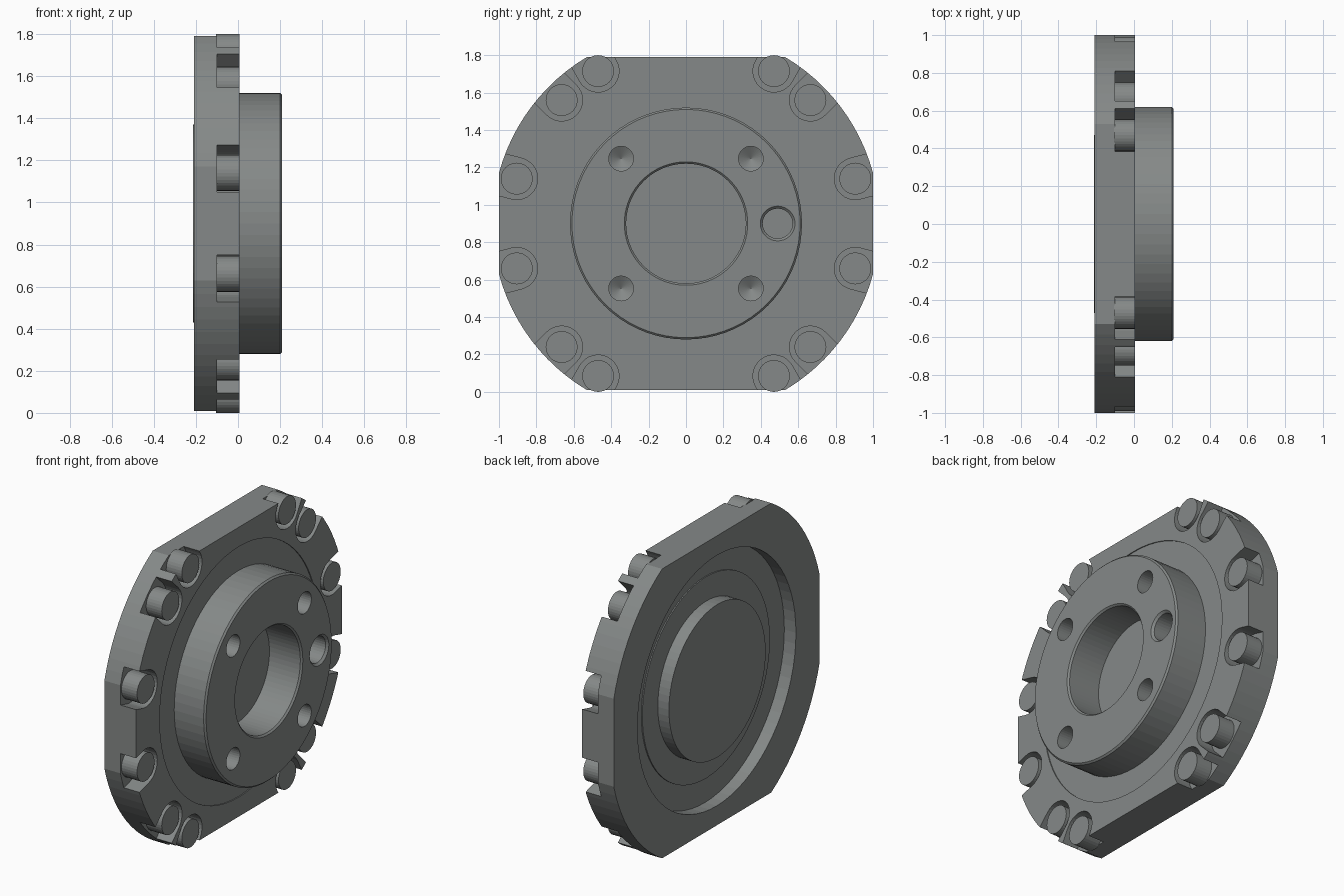
import bpy, bmesh, math
from mathutils import Matrix

if "Cube" in bpy.data.objects:
    bpy.data.objects.remove(bpy.data.objects["Cube"])

CZ = 0.9            # height of the turning axis
FACE = 0.006        # front face of the flange

steel = bpy.data.materials.new("grey steel")
steel.diffuse_color = (0.235, 0.25, 0.246, 1)
steel.use_nodes = True
steel.node_tree.nodes["Principled BSDF"].inputs["Base Color"].default_value = steel.diffuse_color


def make_object(name, bm):
    bmesh.ops.recalc_face_normals(bm, faces=bm.faces)
    me = bpy.data.meshes.new(name)
    bm.to_mesh(me)
    bm.free()
    me.materials.append(steel)
    ob = bpy.data.objects.new(name, me)
    bpy.context.collection.objects.link(ob)
    return ob


def lathe(bm, profile, y=0, z=0, n=72):
    """Turn (x, radius) points around an axis parallel to x."""
    rings = []
    for x, r in profile:
        count = 1 if r == 0 else n
        rings.append([bm.verts.new((x, y + r * math.cos(2 * math.pi * i / n),
                                    CZ + z + r * math.sin(2 * math.pi * i / n)))
                      for i in range(count)])
    for a, b in zip(rings, rings[1:]):
        for i in range(n):
            j = (i + 1) % n
            if len(a) == 1:
                bm.faces.new((a[0], b[i], b[j]))
            elif len(b) == 1:
                bm.faces.new((a[i], b[0], a[j]))
            else:
                bm.faces.new((a[i], b[i], b[j], a[j]))


def prism(bm, outline, x0, x1):
    """Extrude a (y, z) outline along x."""
    back = [bm.verts.new((x0, y, CZ + z)) for y, z in outline]
    front = [bm.verts.new((x1, y, CZ + z)) for y, z in outline]
    bm.faces.new(back)
    bm.faces.new(front)
    for i in range(len(outline)):
        j = (i + 1) % len(outline)
        bm.faces.new((back[i], back[j], front[j], front[i]))


def cut(ob, bm):
    """Subtract the cutter mesh and bake the result."""
    cutter = make_object("cutter", bm)
    mod = ob.modifiers.new("cut", 'BOOLEAN')
    mod.operation, mod.solver, mod.object = 'DIFFERENCE', 'EXACT', cutter
    dg = bpy.context.evaluated_depsgraph_get()
    baked = bpy.data.meshes.new_from_object(ob.evaluated_get(dg))
    ob.modifiers.clear()
    ob.data = baked
    bpy.data.objects.remove(cutter)


# pin centres, mirrored into all four quadrants
pins = [(sy * y, sz * z) for y, z in ((0.47, 0.815), (0.665, 0.66), (0.905, 0.24))
        for sy in (1, -1) for sz in (1, -1)]

# flange: disc with four flats
R = 1.036
a1, a2 = math.acos(1 / R), math.asin(0.89 / R)
outline = []
for start, end in ((a1, a2), (math.pi - a2, math.pi - a1),
                   (math.pi + a1, math.pi + a2), (-a2, -a1)):
    for i in range(13):
        a = start + (end - start) * i / 12
        outline.append((R * math.cos(a), R * math.sin(a)))
bm = bmesh.new()
prism(bm, outline, -0.209, FACE)
flange = make_object("flange", bm)

# flange bore and radial U-shaped pockets open at the rim
bm = bmesh.new()
lathe(bm, [(-0.4, 0), (-0.4, 0.77), (0.2, 0.77), (0.2, 0)])
for y, z in pins:
    d = math.atan2(z, y)
    u = [(0.112 * math.cos(math.pi / 2 + math.pi * i / 16),
          0.112 * math.sin(math.pi / 2 + math.pi * i / 16)) for i in range(17)]
    u += [(0.4, -0.112), (0.4, 0.112)]
    prism(bm, [(y + p * math.cos(d) - q * math.sin(d),
                z + p * math.sin(d) + q * math.cos(d)) for p, q in u], -0.1, 0.1)
cut(flange, bm)

# hub: front boss with blind bore, back recess with raised disc
bm = bmesh.new()
lathe(bm, [(-0.01, 0), (-0.01, 0.32), (0.2, 0.32), (0.21, 0.33), (0.21, 0.61),
           (0.2, 0.62), (0, 0.62), (0, 0.77), (-0.13, 0.77), (-0.13, 0.62),
           (-0.137, 0.62), (-0.137, 0.47), (-0.213, 0.47), (-0.213, 0)])
hub = make_object("hub", bm)

# four drilled holes with conical ends and one chamfered locating hole
bm = bmesh.new()
for y in (-0.347, 0.347):
    for z in (-0.347, 0.347):
        lathe(bm, [(0.02, 0), (0.06, 0.066), (0.3, 0.066), (0.3, 0)], y, z, 32)
lathe(bm, [(0.03, 0), (0.03, 0.08), (0.197, 0.08), (0.21, 0.093),
           (0.3, 0.093), (0.3, 0)], 0.49, 0, 32)
cut(hub, bm)

# round pins standing in the pockets
for k, (y, z) in enumerate(pins):
    bm = bmesh.new()
    lathe(bm, [(-0.105, 0), (-0.105, 0.085), (FACE, 0.085), (FACE, 0)], y, z, 32)
    make_object("pin_%02d" % (k + 1), bm)
